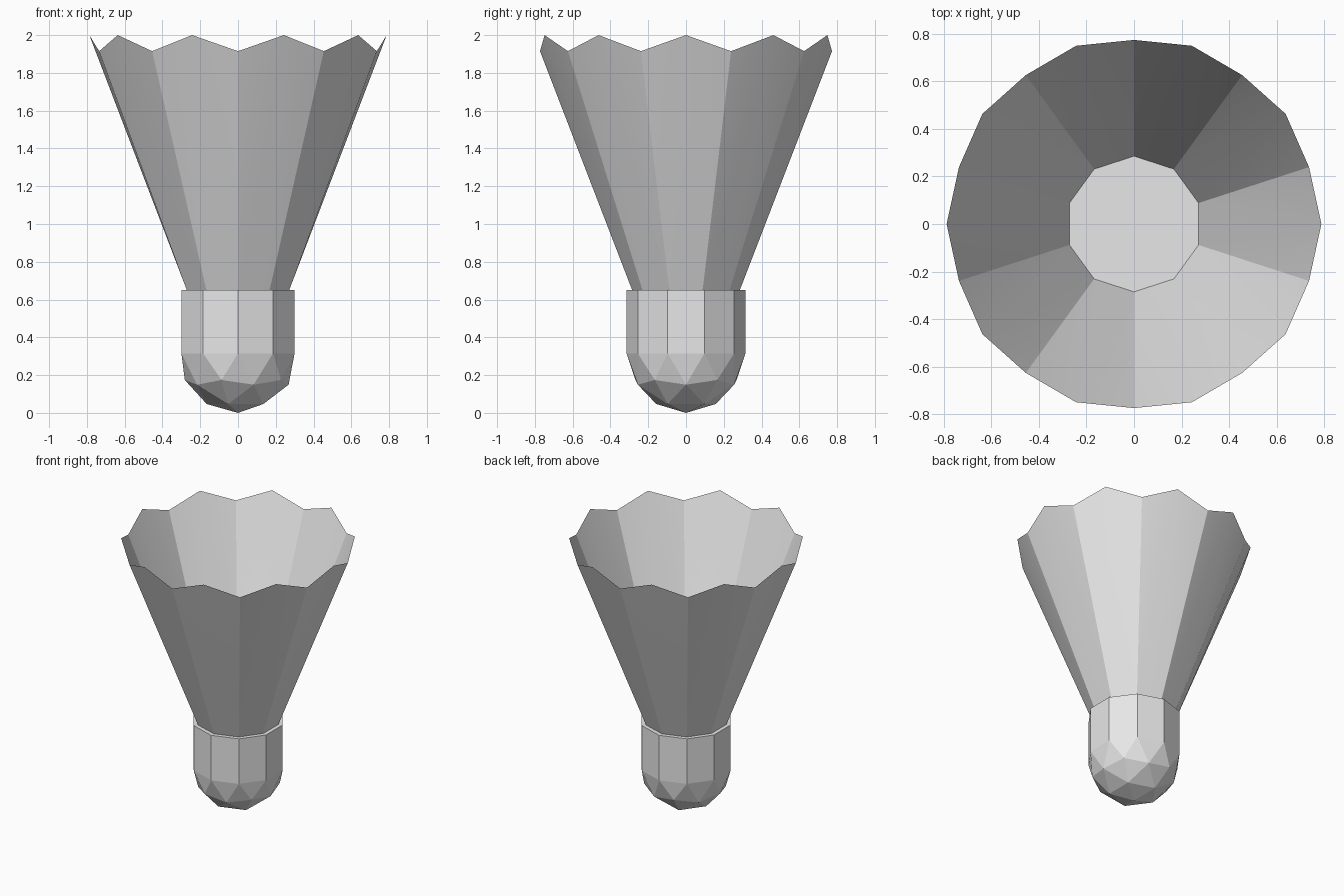
import bpy, bmesh
from math import cos, sin, radians

cube = bpy.data.objects.get("Cube")
if cube:
    bpy.data.objects.remove(cube, do_unlink=True)

SIDES = 10
STEP = 360 / SIDES
RADIUS = 0.315      # cork radius
COLLAR = 0.65       # height where the cork ends and the skirt begins

grey = bpy.data.materials.new("light_grey")
grey.use_nodes = True
grey.diffuse_color = (0.8, 0.8, 0.8, 1)
grey.node_tree.nodes["Principled BSDF"].inputs["Base Color"].default_value = grey.diffuse_color


def finish(name, bm):
    mesh = bpy.data.meshes.new(name)
    bm.to_mesh(mesh)
    bm.free()
    mesh.materials.append(grey)
    obj = bpy.data.objects.new(name, mesh)
    bpy.context.collection.objects.link(obj)
    return obj


def polar(radius, angle, z):
    a = radians(angle)
    return radius * cos(a), radius * sin(a), z


# Cork: lower half of a faceted ball, its rim pulled straight up and capped
bm = bmesh.new()
bmesh.ops.create_icosphere(bm, subdivisions=2, radius=RADIUS)
bmesh.ops.delete(bm, geom=[v for v in bm.verts if v.co.z > 0.01], context='VERTS')
bmesh.ops.translate(bm, verts=bm.verts, vec=(0, 0, RADIUS))
rim = [e for e in bm.edges if e.is_boundary]
wall = bmesh.ops.extrude_edge_only(bm, edges=rim)["geom"]
for v in wall:
    if isinstance(v, bmesh.types.BMVert):
        v.co.z = COLLAR
bmesh.ops.holes_fill(bm, edges=[e for e in bm.edges if e.is_boundary], sides=0)
bmesh.ops.recalc_face_normals(bm, faces=bm.faces)
finish("cork", bm)

# Skirt: open flared sheet of ten pointed panels
bm = bmesh.new()
low, valley, peak = [], [], []
for i in range(SIDES):
    a = STEP * (i - 0.5)
    low.append(bm.verts.new(polar(0.285, a, COLLAR)))
    valley.append(bm.verts.new(polar(0.773, a, 1.915)))
    peak.append(bm.verts.new(polar(0.787, a + STEP / 2, 2)))
for i in range(SIDES):
    j = (i + 1) % SIDES
    bm.faces.new((low[i], low[j], peak[i]))
    bm.faces.new((low[j], valley[j], peak[i]))
    bm.faces.new((low[i], peak[i], valley[i]))
skirt = finish("feather_skirt", bm)
skirt.data.shade_smooth()
skirt.data.set_sharp_from_angle(angle=radians(20))
